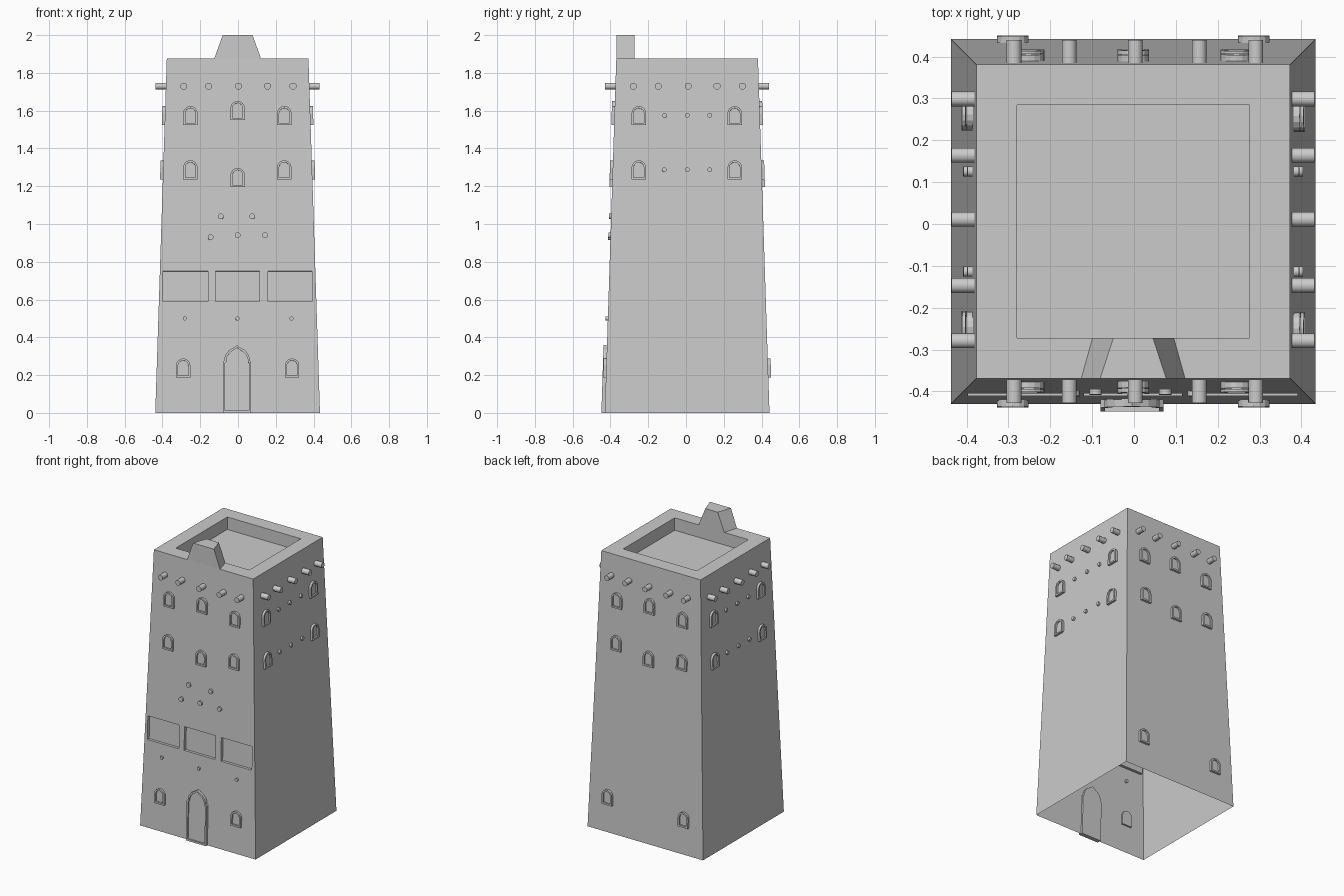
import bpy, bmesh
from math import sin, cos, pi, atan2
from mathutils import Matrix, Vector

if "Cube" in bpy.data.objects:
    bpy.data.objects.remove(bpy.data.objects["Cube"])

CX, CY = -0.002, 0.006            # tower axis
BASE, TOP, H = 0.436, 0.375, 1.875
TILT = atan2(BASE - TOP, H)


def place(side, u, z, tilt=True):
    """Frame on a wall: x along wall, -y outward, z up. Sides: 0 front, 1 right, 2 back, 3 left."""
    d = BASE - (BASE - TOP) * z / H
    m = Matrix.Translation((CX, CY, 0)) @ Matrix.Rotation(side * pi / 2, 4, 'Z') @ Matrix.Translation((u, -d, z))
    return m @ Matrix.Rotation(-TILT, 4, 'X') if tilt else m


def finish(bm, name, smooth=False):
    bmesh.ops.recalc_face_normals(bm, faces=bm.faces)
    me = bpy.data.meshes.new(name)
    bm.to_mesh(me)
    bm.free()
    ob = bpy.data.objects.new(name, me)
    bpy.context.collection.objects.link(ob)
    if smooth:
        bpy.ops.object.select_all(action='DESELECT')
        ob.select_set(True)
        bpy.context.view_layer.objects.active = ob
        bpy.ops.object.shade_smooth_by_angle(angle=0.9)
    return ob


def loft(bm, rings, m=Matrix()):
    """Skin closed rings of equal length and cap both ends."""
    vs = [[bm.verts.new(m @ Vector(p)) for p in r] for r in rings]
    n = len(vs[0])
    for a, b in zip(vs, vs[1:]):
        for i in range(n):
            bm.faces.new((a[i], a[(i + 1) % n], b[(i + 1) % n], b[i]))
    bm.faces.new(vs[0])
    bm.faces.new(vs[-1])


def framed(bm, m, outer, inner, out, pane):
    """Raised frame around a sunken pane."""
    loft(bm, [[(u, y, v) for u, v in prof] for prof, y in
              ((outer, 0.012), (outer, -out), (inner, -out), (inner, -pane))], m)


def rod(bm, m, r, y0, y1, n=8):
    loft(bm, [[(r * cos(2 * pi * (i + .5) / n), y, r * sin(2 * pi * (i + .5) / n)) for i in range(n)]
              for y in (y0, y1)], m)


def square(h, z):
    return [(CX + sx * h, CY + sy * h, z) for sx, sy in ((-1, -1), (1, -1), (1, 1), (-1, 1))]


def arch(w, z0, spring, n=8):
    return [(-w, z0), (w, z0)] + [(w * cos(pi * i / n), spring + w * sin(pi * i / n)) for i in range(n + 1)]


# tapered tower with sunken roof
bm = bmesh.new()
loft(bm, [square(BASE, 0), square(TOP, H), square(0.278, H), square(0.278, 1.79)])
tower = finish(bm, "tower_walls")

# three sunken panels on the front
bm = bmesh.new()
for x0, x1 in ((-.395, -.158), (-.118, .117), (.16, .393)):
    loft(bm, [[(x0, y, 0), (x1, y, 0), (x1, y, .16), (x0, y, .16)] for y in (-.05, .02)], place(0, 0, .59))
cutter = finish(bm, "panel_cutter")
cutter.hide_render = True
mod = tower.modifiers.new("panels", 'BOOLEAN')
mod.object, mod.solver = cutter, 'EXACT'
bpy.context.view_layer.update()
cut = bpy.data.meshes.new_from_object(tower.evaluated_get(bpy.context.evaluated_depsgraph_get()))
tower.modifiers.clear()
bpy.data.objects.remove(cutter)
# open underside
bm = bmesh.new()
bm.from_mesh(cut)
under = [f for f in bm.faces if max(v.co.z for v in f.verts) < 0.001]
bmesh.ops.delete(bm, geom=under, context='FACES_ONLY')
bm.to_mesh(cut)
bm.free()
tower.data = cut

# tapered crest over the entrance
bm = bmesh.new()
loft(bm, [[(-b, y, H), (b, y, H), (t, y, 2), (-t, y, 2)] for b, t, y in ((.124, .079, -.369), (.097, .047, -.272))],
     Matrix.Translation((CX, 0, 0)))
finish(bm, "roof_crest")

# projecting roof beams
bm = bmesh.new()
for side in range(4):
    for u in (-.285, -.153, .005, .158, .293):
        if side > 1:
            u = -u
        rod(bm, place(side, u, 1.73, False), .019, .02, -.054)
finish(bm, "roof_beams", True)

# arched windows
bm = bmesh.new()
outer, inner = arch(.038, 0, .063), arch(.027, .011, .063)
for side in range(4):
    if side % 2 == 0:
        s = 1 - side
        spots = [(-.25, 1.523), (0, 1.55), (.247, 1.523), (-.25, 1.236), (0, 1.195), (.247, 1.236),
                 (-.288, .187), (.288, .187)]
    else:
        s = 1
        spots = [(u, z) for u in (-.256, .252) for z in (1.523, 1.236)]
    for u, z in spots:
        framed(bm, place(side, u * s, z), outer, inner, .015, .004)
finish(bm, "windows")

# pointed door
half = [(.075, 0), (.075, .27), (.066, .277), (.066, .292), (.058, .313), (.04, .333), (.018, .345), (0, .358)]
outer = half + [(-u, v) for u, v in reversed(half[:-1])]
inner = [(u * .86, .012 + v * .93) for u, v in outer]
bm = bmesh.new()
framed(bm, place(0, -.003, 0), outer, inner, .018, .008)
finish(bm, "door")

# small wall pegs
bm = bmesh.new()
for u, z, r in ((-.09, 1.04, .016), (.077, 1.04, .016), (-.143, .93, .016), (0, .94, .016), (.145, .94, .016),
                (-.28, .5, .011), (0, .5, .011), (.285, .5, .011)):
    rod(bm, place(0, u, z), r, .012, -.012)
for side in (1, 3):
    for u in (-.12, 0, .12):
        for z in (1.575, 1.287):
            rod(bm, place(side, u, z), .013, .012, -.012)
finish(bm, "wall_pegs", True)
